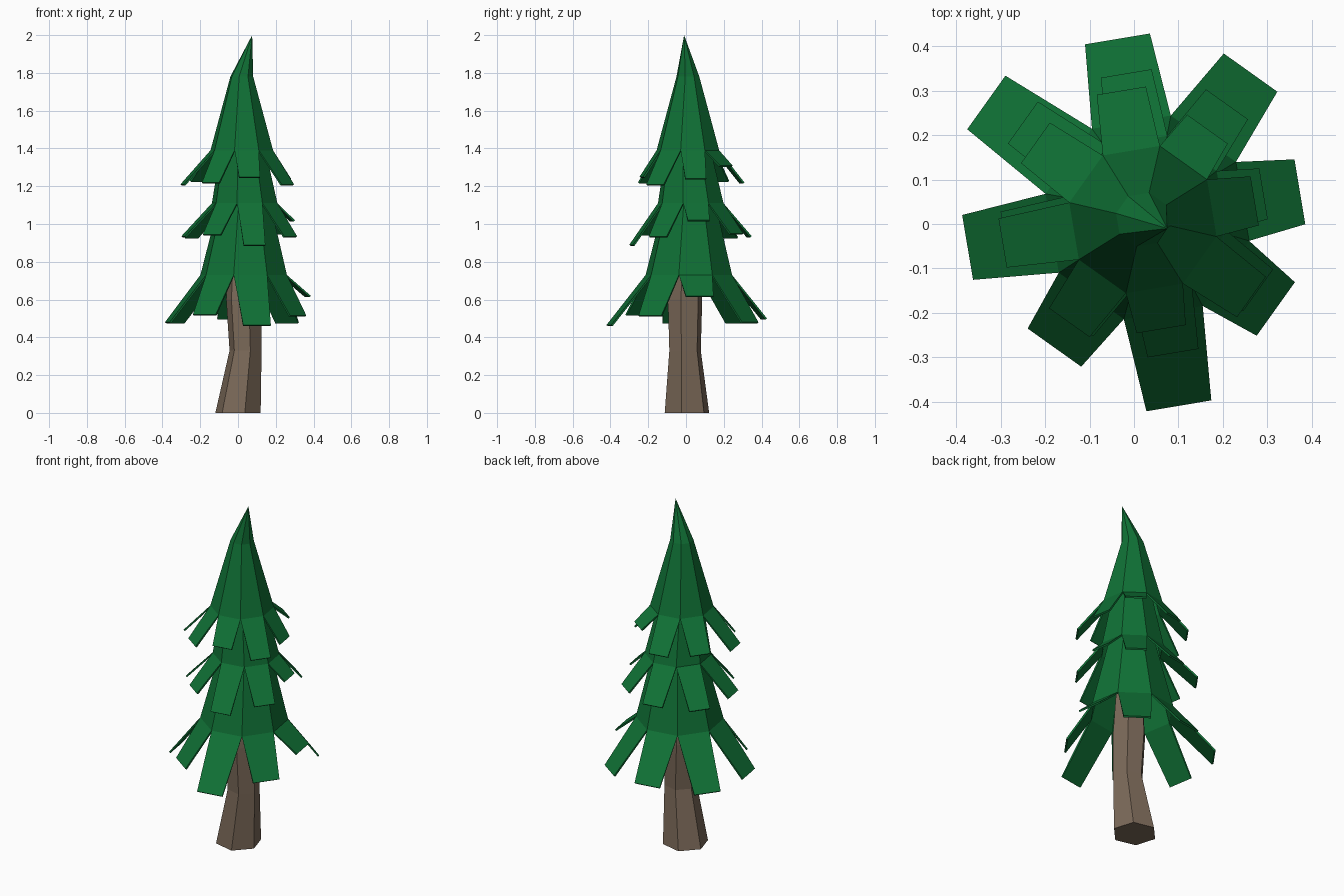
import bpy, bmesh
from math import cos, sin, radians

if "Cube" in bpy.data.objects:
    bpy.data.objects.remove(bpy.data.objects["Cube"])


def material(name, rgb):
    m = bpy.data.materials.new(name)
    m.diffuse_color = (*rgb, 1)
    m.use_nodes = True
    m.node_tree.nodes["Principled BSDF"].inputs["Base Color"].default_value = m.diffuse_color
    return m


GREEN = material("needle green", (0.005, 0.165, 0.036))
BROWN = material("bark brown", (0.20, 0.143, 0.10))


def ring(bm, cx, cy, z, r, sides, start):
    return [bm.verts.new((cx + r * cos(radians(start + 360 * i / sides)),
                          cy + r * sin(radians(start + 360 * i / sides)), z))
            for i in range(sides)]


def bridge(bm, low, high):
    n = len(low)
    for i in range(n):
        j = (i + 1) % n
        bm.faces.new((low[i], low[j], high[j], high[i]))


def finish(bm, name, mat):
    me = bpy.data.meshes.new(name)
    bm.to_mesh(me)
    bm.free()
    me.materials.append(mat)
    ob = bpy.data.objects.new(name, me)
    bpy.context.collection.objects.link(ob)
    return ob


# Bent six-sided trunk: (centre x, centre y, height, radius)
bm = bmesh.new()
levels = [ring(bm, *s, 6, -13) for s in ((0, 0.005, 0, 0.123),
                                         (0.04, -0.005, 0.33, 0.087),
                                         (0.03, -0.005, 0.6, 0.095),
                                         (0.03, 0.0, 1.0, 0.07))]
for a, b in zip(levels, levels[1:]):
    bridge(bm, a, b)
bm.faces.new(levels[0][::-1])
bm.faces.new(levels[-1])
finish(bm, "trunk", BROWN)


# Eight-sided foliage skirt with a drooping flap hanging from each lower edge
def tier(name, base, top, flaps, width, apex=None):
    bm = bmesh.new()
    low = ring(bm, *base, 8, -13)
    high = ring(bm, *top, 8, -13)
    bridge(bm, low, high)
    if apex:
        tip = bm.verts.new(apex)
        for i in range(8):
            bm.faces.new((high[i], high[(i + 1) % 8], tip))
    for i, (reach, z) in enumerate(flaps):
        a = radians(-13 + 22.5 + 45 * i)
        mx, my = base[0] + reach * cos(a), base[1] + reach * sin(a)
        dx, dy = -sin(a) * width / 2, cos(a) * width / 2
        p = bm.verts.new((mx - dx, my - dy, z))
        q = bm.verts.new((mx + dx, my + dy, z))
        bm.faces.new((p, q, low[(i + 1) % 8], low[i]))
    ob = finish(bm, name, GREEN)
    mod = ob.modifiers.new("thickness", "SOLIDIFY")
    mod.thickness = 0.01
    mod.offset = -1


# Flaps: (reach from centre, tip height), anticlockwise from the +x side
tier("lower_branches", (0.03, 0.015, 0.73, 0.235), (0.035, 0.02, 1.15, 0.13),
     [(0.348, 0.62), (0.40, 0.48), (0.407, 0.50), (0.445, 0.48),
      (0.41, 0.48), (0.36, 0.52), (0.43, 0.465), (0.355, 0.515)], 0.148)
tier("middle_branches", (0.035, 0.025, 1.11, 0.178), (0.025, 0.01, 1.45, 0.11),
     [(0.26, 1.02), (0.30, 0.95), (0.318, 0.935), (0.35, 0.93),
      (0.33, 0.935), (0.30, 0.945), (0.32, 0.89), (0.30, 0.935)], 0.116)
tier("upper_branches", (0.02, 0.01, 1.39, 0.17), (0.02, 0.01, 1.78, 0.062),
     [(0.255, 1.24), (0.25, 1.31), (0.294, 1.22), (0.297, 1.23),
      (0.32, 1.21), (0.285, 1.22), (0.25, 1.25), (0.30, 1.21)], 0.112,
     (0.075, -0.01, 2.0))
